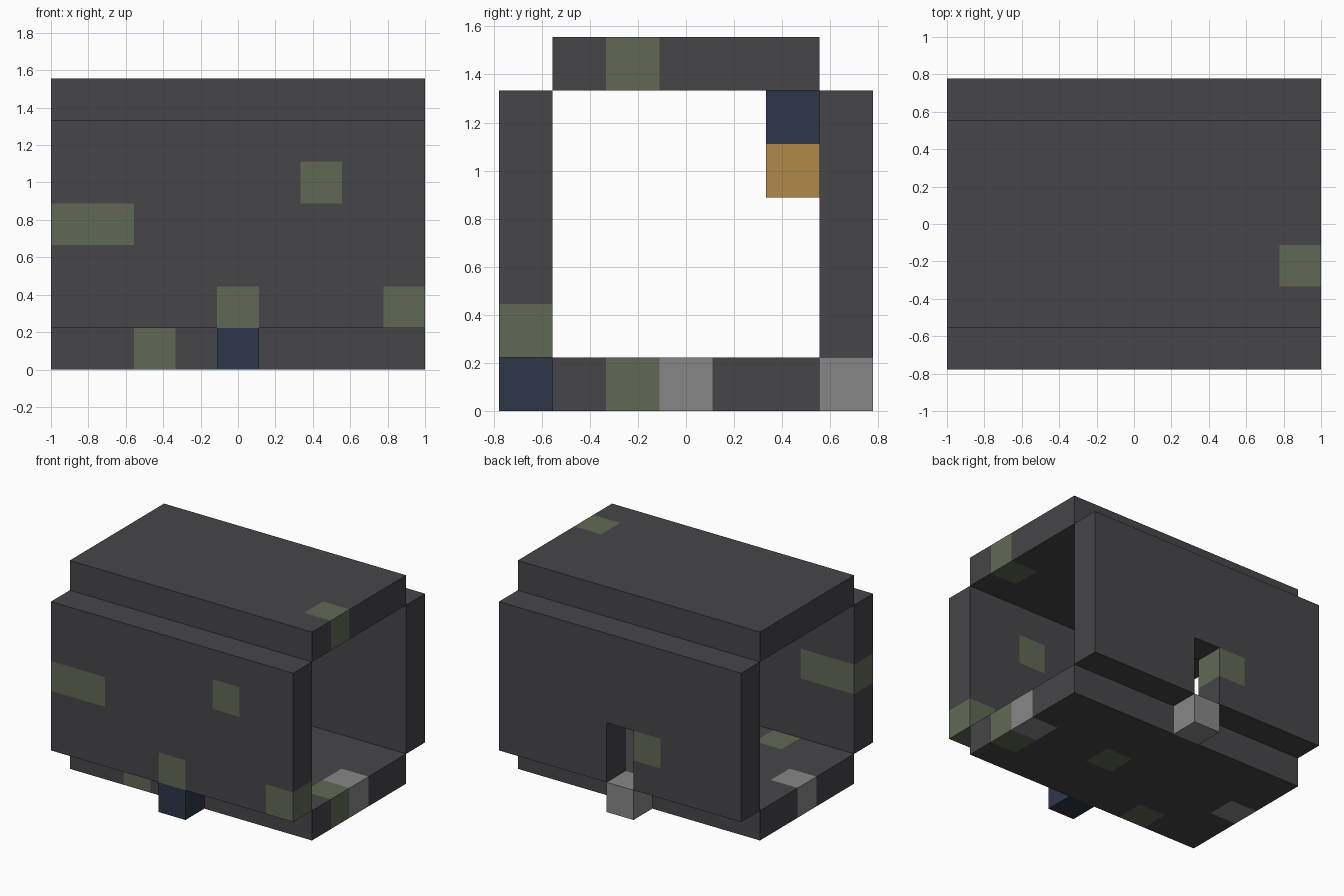
import bpy, bmesh
from mathutils import Vector

if "Cube" in bpy.data.objects:
    bpy.data.objects.remove(bpy.data.objects["Cube"], do_unlink=True)

CELL = 2 / 9                      # edge of one building block
ORIGIN = Vector((-1, -3.5 * CELL, 0))


def material(name, rgb):
    mat = bpy.data.materials.new(name)
    mat.use_nodes = True
    mat.diffuse_color = (*rgb, 1)
    mat.node_tree.nodes["Principled BSDF"].inputs["Base Color"].default_value = (*rgb, 1)
    return mat


STONE = material("dark stone", (0.061, 0.060, 0.066))
MOSS = material("mossy green", (0.120, 0.141, 0.089))
NAVY = material("navy", (0.027, 0.037, 0.065))
AMBER = material("amber", (0.434, 0.250, 0.065))
GREY = material("light grey", (0.242, 0.242, 0.242))


def block_part(name, low, high, base, patches=None, gaps=()):
    """Solid made of unit blocks from low up to (not including) high.
    patches maps a block to its material; gaps lists blocks left out."""
    patches = patches or {}
    mats = [base] + [m for m in (MOSS, GREY) if m in patches.values()]
    blocks = {(x, y, z) for x in range(low[0], high[0])
              for y in range(low[1], high[1])
              for z in range(low[2], high[2])} - set(gaps)
    bm = bmesh.new()
    for block in sorted(blocks):
        index = mats.index(patches.get(block, base))
        centre = Vector(block) + Vector((0.5, 0.5, 0.5))
        for axis in range(3):
            for side in (-1, 1):
                normal = Vector((0, 0, 0))
                normal[axis] = side
                if tuple(int(b + n) for b, n in zip(block, normal)) in blocks:
                    continue
                # outer face of this block, wound to face outwards
                u = Vector((0, 0, 0))
                u[(axis + 1) % 3] = 0.5
                v = normal.cross(u)
                middle = centre + normal * 0.5
                corners = (middle - u - v, middle + u - v, middle + u + v, middle - u + v)
                face = bm.faces.new([bm.verts.new(ORIGIN + c * CELL) for c in corners])
                face.material_index = index
    bmesh.ops.remove_doubles(bm, verts=bm.verts, dist=0.001)
    mesh = bpy.data.meshes.new(name)
    bm.to_mesh(mesh)
    bm.free()
    for mat in mats:
        mesh.materials.append(mat)
    obj = bpy.data.objects.new(name, mesh)
    bpy.context.collection.objects.link(obj)
    return obj


# Floor and roof slabs
block_part("floor", (0, 1, 0), (9, 6, 1), STONE,
           {(2, 1, 0): MOSS, (5, 3, 0): MOSS, (8, 2, 0): MOSS,
            (0, 3, 0): GREY, (8, 3, 0): GREY})
block_part("roof", (0, 1, 6), (9, 6, 7), STONE, {(8, 2, 6): MOSS})

# Long walls, the back one with a doorway
block_part("front_wall", (0, 0, 1), (9, 1, 6), STONE,
           {(0, 0, 3): MOSS, (1, 0, 3): MOSS, (4, 0, 1): MOSS,
            (6, 0, 4): MOSS, (8, 0, 1): MOSS})
block_part("back_wall", (0, 6, 1), (9, 7, 6), STONE,
           {(3, 6, 2): MOSS}, gaps=[(4, 6, 1), (4, 6, 2)])

# Single blocks: steps outside, hanging lamp inside
for name, (x, y, z), mat in (("front_block", (4, 0, 0), NAVY),
                             ("door_step", (4, 6, 0), GREY),
                             ("lamp_mount", (4, 5, 5), NAVY),
                             ("lamp", (4, 5, 4), AMBER)):
    block_part(name, (x, y, z), (x + 1, y + 1, z + 1), mat)
